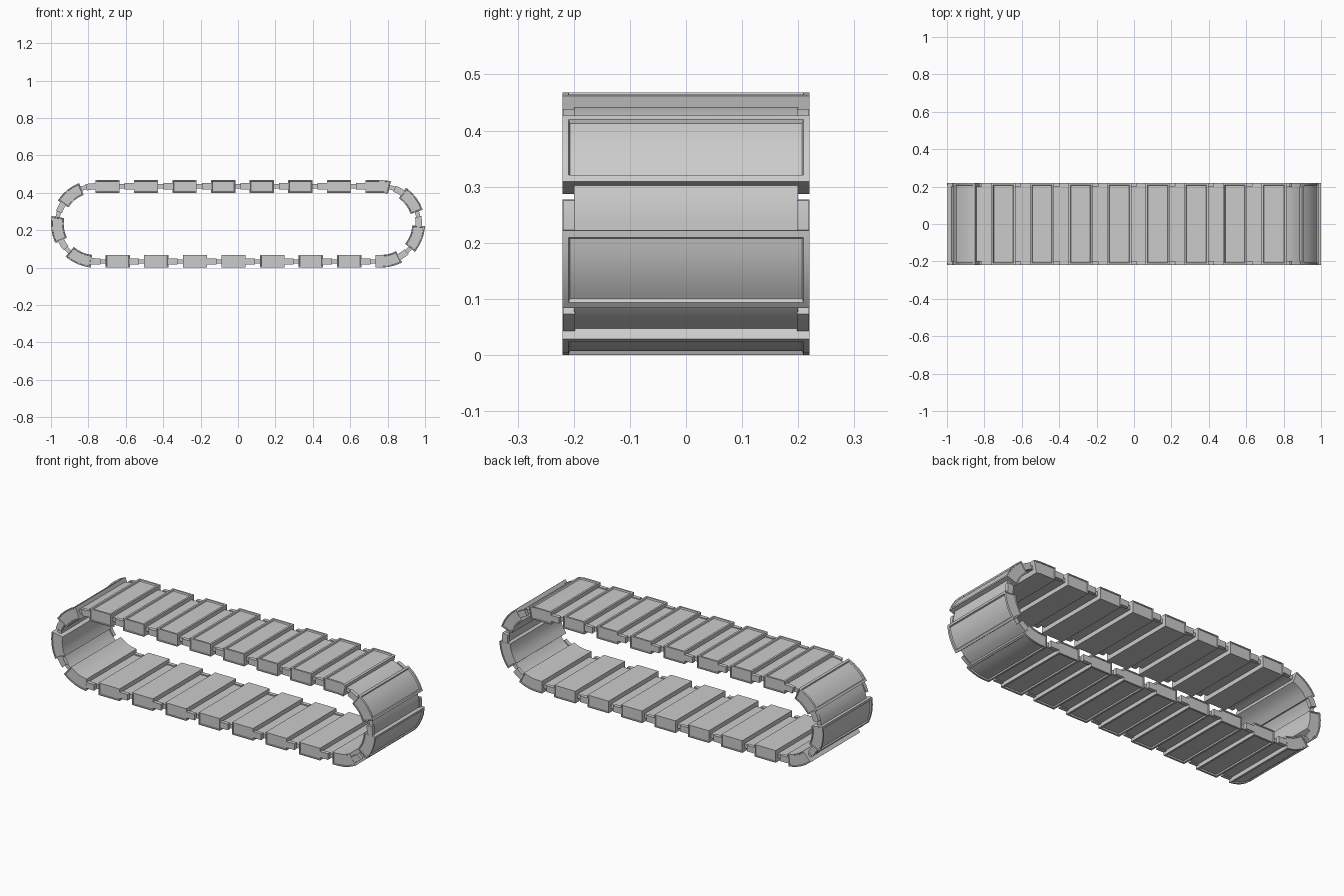
import bpy, bmesh, math
from mathutils import Vector, Matrix

if "Cube" in bpy.data.objects:
    bpy.data.objects.remove(bpy.data.objects["Cube"])

COUNT = 21
HALF = 0.766            # half length of the straight runs
R = 0.2018              # radius of the link centre line
ZC = 0.234              # height of the loop centre
LOOP = 4 * HALF + 2 * math.pi * R
PITCH = LOOP / COUNT


def on_loop(s, n):
    """Distance along the loop (from top centre, clockwise) and outward offset -> x, z."""
    s = (s + HALF) % LOOP
    arc = math.pi * R
    if s < 2 * HALF:
        return s - HALF, ZC + R + n
    s -= 2 * HALF
    if s < arc:
        a = s / R
        return HALF + (R + n) * math.sin(a), ZC + (R + n) * math.cos(a)
    s -= arc
    if s < 2 * HALF:
        return HALF - s, ZC - R - n
    a = (s - 2 * HALF) / R
    return -HALF - (R + n) * math.sin(a), ZC - (R + n) * math.cos(a)


def block(bm, s, y, n):
    """Box given by (min, max) ranges; returns its faces."""
    mid = Vector([(r[0] + r[1]) / 2 for r in (s, y, n)])
    size = [r[1] - r[0] for r in (s, y, n)]
    m = Matrix.Translation(mid) @ Matrix.Diagonal((*size, 1))
    verts = bmesh.ops.create_cube(bm, size=1, matrix=m)["verts"]
    return list({f for v in verts for f in v.link_faces})


def recess(bm, faces, margin, slope, depth):
    """Frame each face, then sink the panel inside the frame."""
    bmesh.ops.inset_individual(bm, faces=faces, thickness=margin, depth=0)
    bmesh.ops.inset_individual(bm, faces=faces, thickness=slope, depth=-depth)


def make_link(index):
    bm = bmesh.new()
    # tread pad with sunken outer panel and sunken end panels
    faces = block(bm, (-0.065, 0.065), (-0.22, 0.22), (-0.036, 0.032))
    for f in faces:
        f.normal_update()
    top = [f for f in faces if f.normal.z > 0.9]
    ends = [f for f in faces if abs(f.normal.y) > 0.9]
    recess(bm, top, 0.015, 0.004, 0.007)
    recess(bm, ends, 0.008, 0.002, 0.003)
    # hinge plate filling the gap to the previous pad
    block(bm, (-PITCH + 0.063, -0.063), (-0.2, 0.2), (-0.012, 0.011))
    # hinge lugs at both ends
    for side in (-1, 1):
        block(bm, (-0.114, -0.063), tuple(sorted((side * 0.198, side * 0.219))),
              (-0.018, 0.016))
    # cut across so the link can follow the bend
    for s in (-0.12, -0.103, -0.085, -0.03, 0.0, 0.03):
        bmesh.ops.bisect_plane(bm, geom=bm.verts[:] + bm.edges[:] + bm.faces[:],
                               plane_co=(s, 0, 0), plane_no=(1, 0, 0))
    start = 0.127 + index * PITCH
    for v in bm.verts:
        x, z = on_loop(start + v.co.x, v.co.z)
        v.co = (x, v.co.y, z)
    bmesh.ops.recalc_face_normals(bm, faces=bm.faces[:])
    mesh = bpy.data.meshes.new("track_link")
    bm.to_mesh(mesh)
    bm.free()
    obj = bpy.data.objects.new(f"track_link_{index + 1:02d}", mesh)
    bpy.context.collection.objects.link(obj)
    obj.select_set(True)
    bpy.context.view_layer.objects.active = obj


for i in range(COUNT):
    make_link(i)
bpy.ops.object.shade_smooth_by_angle(angle=math.radians(25))
